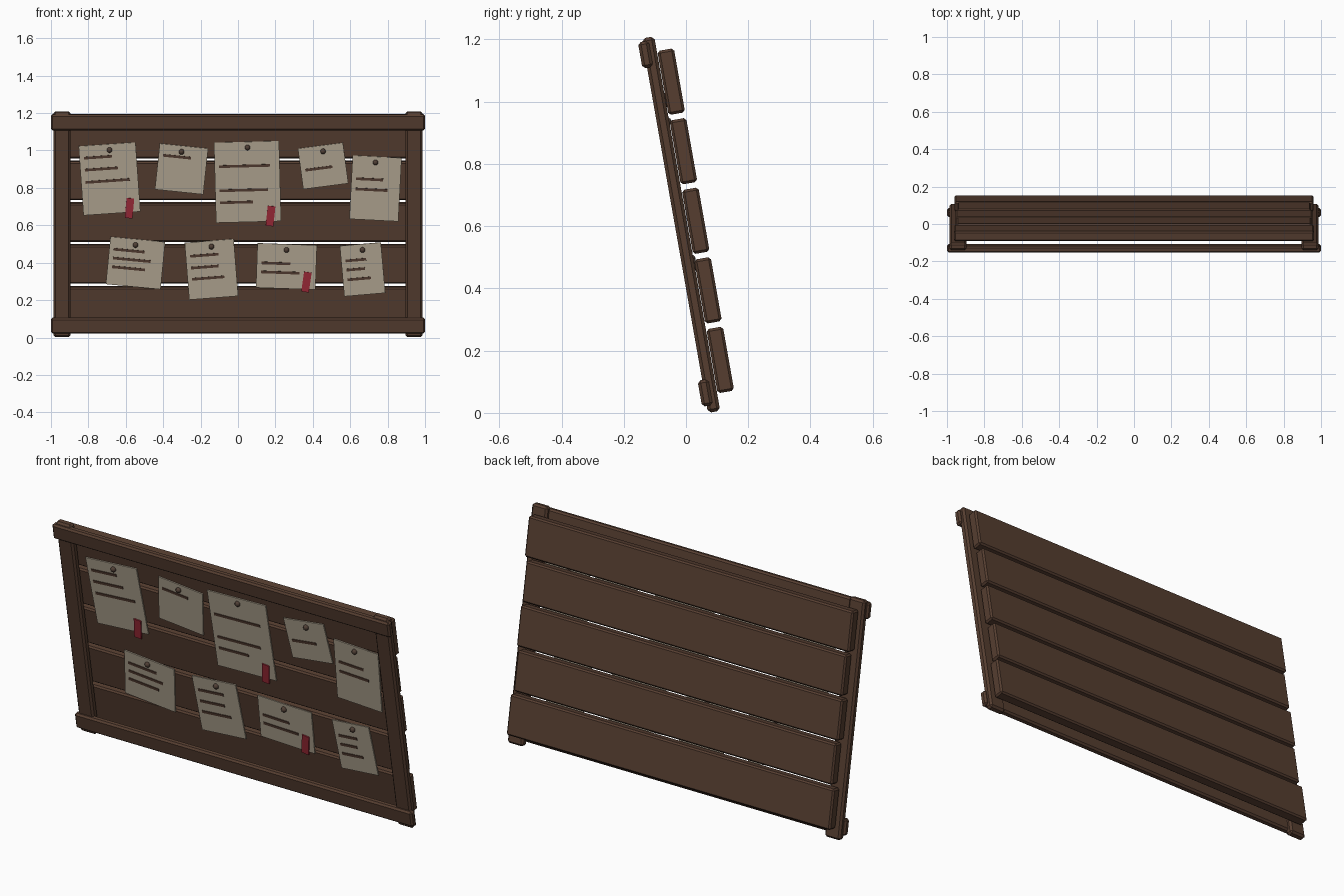
import bpy, bmesh, math
from mathutils import Matrix, Vector

if "Cube" in bpy.data.objects:
    bpy.data.objects.remove(bpy.data.objects["Cube"])


def material(name, rgb):
    m = bpy.data.materials.new(name)
    m.diffuse_color = (*rgb, 1)
    m.use_nodes = True
    m.node_tree.nodes["Principled BSDF"].inputs["Base Color"].default_value = m.diffuse_color
    return m


WOOD = material("dark_wood", (0.093, 0.048, 0.030))
PAPER = material("old_paper", (0.456, 0.392, 0.296))
INK = material("brown_ink", (0.084, 0.045, 0.030))
RED = material("red_ribbon", (0.342, 0.023, 0.040))
PIN = material("pin_iron", (0.080, 0.050, 0.036))

# Whole board leans forward by ten degrees
LEAN = Matrix.Translation((0, 0.0025, 0)) @ Matrix.Rotation(math.radians(10), 4, 'X')


def finish(name, bm, mat, local):
    me = bpy.data.meshes.new(name)
    bm.to_mesh(me)
    bm.free()
    me.materials.append(mat)
    ob = bpy.data.objects.new(name, me)
    bpy.context.collection.objects.link(ob)
    ob.matrix_world = LEAN @ local
    return ob


def box(name, center, size, mat, bevel=0.0, angle=0.0):
    """Chamfered box; angle turns it counter-clockwise seen from the front."""
    bm = bmesh.new()
    bmesh.ops.create_cube(bm, size=1)
    bmesh.ops.scale(bm, vec=size, verts=bm.verts)
    if bevel:
        bmesh.ops.bevel(bm, geom=bm.edges[:], offset=bevel, segments=1, affect='EDGES')
    turn = Matrix.Rotation(math.radians(-angle), 4, 'Y')
    return finish(name, bm, mat, Matrix.Translation(center) @ turn)


# Frame: two posts and two rails
for side, sx in (("left", -1), ("right", 1)):
    box(f"{side}_post", (sx * 0.941, 0.087, 0.599), (0.092, 0.04, 1.222), WOOD, 0.01)
for name, z in (("bottom_rail", 0.053), ("top_rail", 1.157)):
    box(name, (0, 0.0695, z), (2.0, 0.035, 0.085), WOOD, 0.009)

# Five back planks of slightly different length
for i, half in enumerate((0.96, 0.945, 0.955, 0.95, 0.963)):
    box(f"plank_{i + 1}", (0, 0.1355, 0.149 + 0.227 * i), (2 * half, 0.054, 0.209), WOOD, 0.008)

# Notes: centre x, centre z, width, height, angle, written lines (height offset, length)
NOTES = [
    (-0.687, 0.848, 0.305, 0.376, 4, [(0.122, 0.150), (0.057, 0.177), (-0.010, 0.236)]),
    (-0.302, 0.901, 0.260, 0.250, -6, [(0.064, 0.150)]),
    (0.051, 0.832, 0.348, 0.435, 1.5, [(0.087, 0.273), (-0.044, 0.257), (-0.109, 0.177)]),
    (0.455, 0.917, 0.243, 0.222, 7.5, [(-0.010, 0.146)]),
    (0.735, 0.797, 0.262, 0.345, -3, [(0.048, 0.146), (-0.008, 0.173)]),
    (-0.548, 0.398, 0.294, 0.258, -5.5, [(0.064, 0.166), (0.016, 0.203), (-0.032, 0.177)]),
    (-0.142, 0.364, 0.263, 0.310, 4.5, [(0.080, 0.152), (0.016, 0.146), (-0.045, 0.173)]),
    (0.259, 0.380, 0.318, 0.241, -2, [(0.015, 0.155), (-0.034, 0.205)]),
    (0.666, 0.364, 0.220, 0.275, 5, [(0.054, 0.110), (0.004, 0.100), (-0.049, 0.126)]),
]
for i, (x, z, w, h, angle, lines) in enumerate(NOTES, 1):
    z = (z - 0.0174) / 0.985
    box(f"note_{i}", (x, 0.1035, z), (w, 0.006, h), PAPER, 0, angle)
    turn = Matrix.Rotation(math.radians(-angle), 4, 'Y')
    for j, (dz, length) in enumerate(lines, 1):
        at = turn @ Vector((-w / 2 + 0.024 + length / 2, 0, dz))
        box(f"note_{i}_line_{j}", (x + at.x, 0.0995, z + at.z),
            (length, 0.004, 0.014), INK, 0, angle)
    # Round pin near the upper edge
    bm = bmesh.new()
    bmesh.ops.create_uvsphere(bm, u_segments=10, v_segments=6, radius=0.015)
    pin = finish(f"pin_{i}", bm, PIN, Matrix.Translation((x, 0.099, z + h / 2 - 0.031)))
    pin.data.shade_smooth()

# Red ribbons at the lower corners of three notes
for i, (x, z, angle) in enumerate(((-0.580, 0.692, -5), (0.174, 0.650, -6), (0.366, 0.297, -8)), 1):
    box(f"ribbon_{i}", (x, 0.098, (z - 0.0174) / 0.985), (0.041, 0.007, 0.108), RED, 0, angle)
